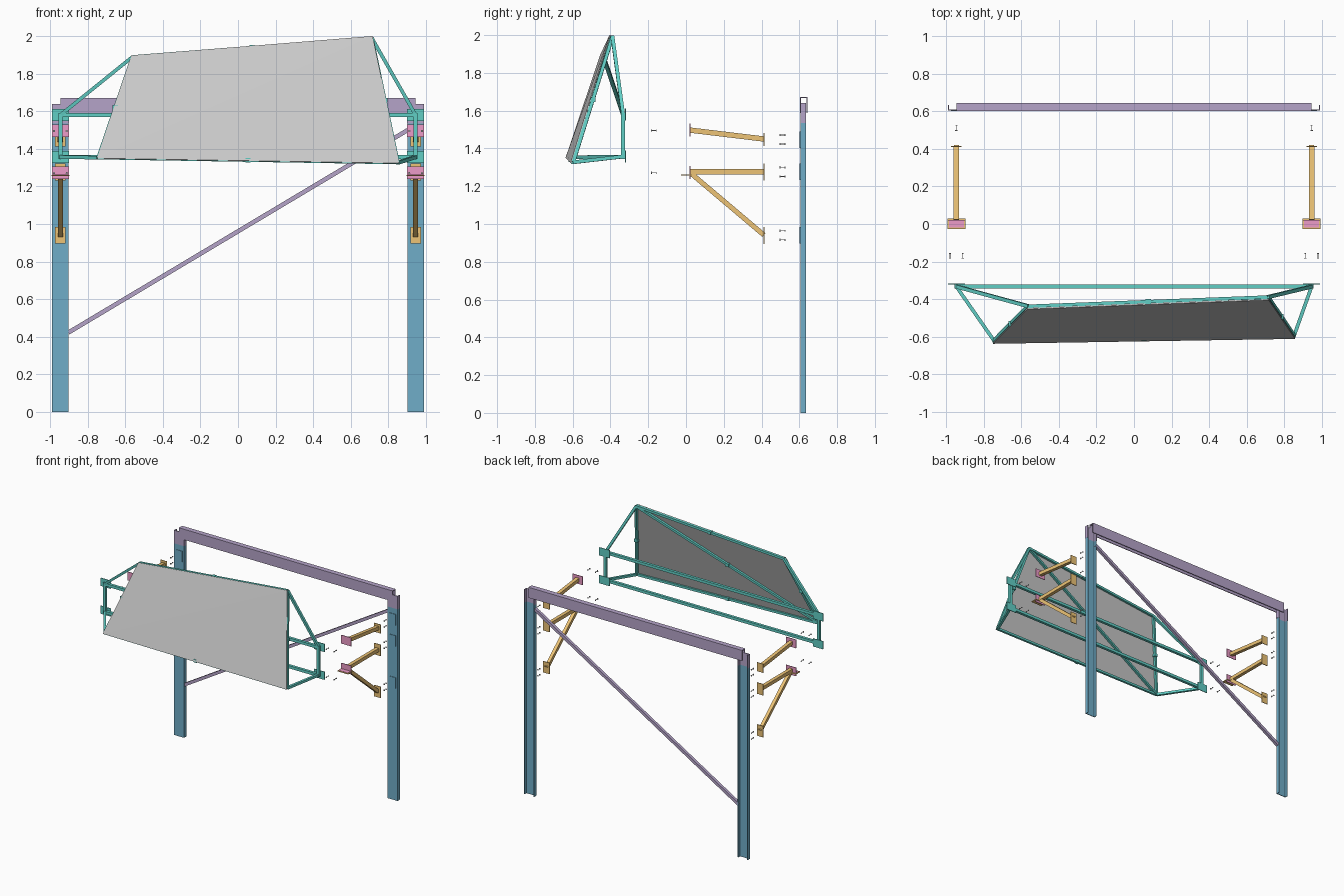
import bpy, bmesh
from mathutils import Vector, Matrix

if "Cube" in bpy.data.objects:
    bpy.data.objects.remove(bpy.data.objects["Cube"])


def material(name, rgb):
    m = bpy.data.materials.new(name)
    m.diffuse_color = (*rgb, 1)
    m.use_nodes = True
    m.node_tree.nodes["Principled BSDF"].inputs["Base Color"].default_value = m.diffuse_color
    return m


BLUE = material("blue", (0.16, 0.42, 0.58))
PURPLE = material("purple", (0.46, 0.37, 0.58))
ORANGE = material("orange", (0.85, 0.55, 0.18))
PINK = material("pink", (0.85, 0.33, 0.58))
TEAL = material("teal", (0.12, 0.62, 0.56))


def finish(bm, name, mat):
    bmesh.ops.recalc_face_normals(bm, faces=bm.faces)
    me = bpy.data.meshes.new(name)
    bm.to_mesh(me)
    bm.free()
    if mat:
        me.materials.append(mat)
    ob = bpy.data.objects.new(name, me)
    bpy.context.collection.objects.link(ob)
    return ob


def box(name, lo, hi, mat=None):
    lo, hi = Vector(lo), Vector(hi)
    bm = bmesh.new()
    bmesh.ops.create_cube(bm, size=1, matrix=Matrix.Translation((lo + hi) / 2)
                          @ Matrix.Diagonal((*(hi - lo), 1)))
    return finish(bm, name, mat)


def plate(name, x, y, z, w, h, mat, t=0.005):
    return box(name, (x - w / 2, y - t / 2, z - h / 2), (x + w / 2, y + t / 2, z + h / 2), mat)


def bar(name, a, b, t, mat):
    # square bar from a to b
    a, b = Vector(a), Vector(b)
    d = (b - a).normalized()
    up = Vector((0, 1, 0)) if abs(d.y) < 0.7 else Vector((0, 0, 1))
    u = up.cross(d).normalized()
    rot = Matrix((u, d.cross(u), d)).transposed().to_4x4()
    bm = bmesh.new()
    bmesh.ops.create_cube(bm, size=1, matrix=Matrix.Translation((a + b) / 2) @ rot
                          @ Matrix.Diagonal((t, t, (b - a).length, 1)))
    return finish(bm, name, mat)


def prism(name, profile, offset, mat):
    # closed profile extruded along offset
    bm = bmesh.new()
    f = bm.faces.new([bm.verts.new(p) for p in profile])
    r = bmesh.ops.extrude_face_region(bm, geom=[f])
    bmesh.ops.translate(bm, vec=offset,
                        verts=[v for v in r["geom"] if isinstance(v, bmesh.types.BMVert)])
    return finish(bm, name, mat)


def bolt(name, x, y, z):
    # shank with a head and a nut, lying along y
    bm = bmesh.new()
    turn = Matrix.Rotation(1.5707963, 4, "X")
    for dy, r, h in ((0, 0.002, 0.03), (-0.013, 0.006, 0.004), (0.013, 0.005, 0.003)):
        bmesh.ops.create_cone(bm, cap_ends=True, segments=8, radius1=r, radius2=r, depth=h,
                              matrix=Matrix.Translation((x, y + dy, z)) @ turn)
    return finish(bm, name, None)


def channel(name, x, z0, z1, w, y0, y1, t, mat):
    # upright channel, web to the front, open at the back
    p = [(-w, y1), (-w, y0), (w, y0), (w, y1), (w - t, y1), (w - t, y0 + t),
         (t - w, y0 + t), (t - w, y1)]
    return prism(name, [(x + a, b, z0) for a, b in p], (0, 0, z1 - z0), mat)


for s, side in ((-1, "left"), (1, "right")):
    xc = s * 0.946
    # post with sleeve at its top
    channel(f"{side}_post", xc, 0, 1.535, 0.044, 0.606, 0.634, 0.005, BLUE)
    channel(f"{side}_post_sleeve", xc, 1.535, 1.64, 0.045, 0.605, 0.635, 0.006, PURPLE)

    # wall plates, their seats on the post and bolts between
    for n, z, h in (("upper", 1.447, 0.07), ("middle", 1.276, 0.09), ("lower", 0.94, 0.09)):
        plate(f"{side}_{n}_wall_plate", xc, 0.413, z, 0.056, h, ORANGE)
        plate(f"{side}_{n}_post_seat", xc, 0.604, z, 0.056, 0.088, BLUE, 0.004)
        for dz in (-0.024, 0.024):
            bolt(f"{side}_{n}_wall_bolt", xc, 0.511, z + dz)

    # bracket arms and strut
    bar(f"{side}_upper_arm", (xc, 0.022, 1.497), (xc, 0.412, 1.45), 0.028, ORANGE)
    bar(f"{side}_middle_arm", (xc, 0.022, 1.276), (xc, 0.412, 1.276), 0.028, ORANGE)
    bar(f"{side}_strut", (xc, 0.03, 1.265), (xc, 0.412, 0.942), 0.026, ORANGE)

    # front plates and support shelf
    for n, z in (("upper", 1.497), ("lower", 1.273)):
        plate(f"{side}_{n}_front_plate", xc, 0.02, z, 0.09, 0.068, PINK)
        for dx in (-0.034, 0.034):
            bolt(f"{side}_{n}_front_bolt", xc + dx, -0.17, z - 0.002)
    box(f"{side}_shelf", (xc - 0.048, -0.026, 1.256), (xc + 0.048, 0.03, 1.261), ORANGE)
    box(f"{side}_shelf_pad", (xc - 0.04, -0.018, 1.261), (xc + 0.04, 0.018, 1.263), PINK)

    # hanging frame upright and its plates
    bar(f"{side}_frame_upright", (xc, -0.333, 1.345), (xc, -0.333, 1.59), 0.022, TEAL)
    for z in (1.58, 1.357):
        plate(f"{side}_frame_plate", xc, -0.32, z, 0.09, 0.064, TEAL, 0.005)

# top beam, open underneath, and diagonal brace
ya, yb, za, zb, t = 0.603, 0.644, 1.588, 1.672, 0.006
prism("top_beam", [(-0.946, y, z) for y, z in (
    (ya, za), (ya, zb), (yb, zb), (yb, za), (yb - t, za), (yb - t, zb - t),
    (ya + t, zb - t), (ya + t, za))], (1.892, 0, 0), PURPLE)
bar("diagonal_brace", (-0.903, 0.62, 0.422), (0.903, 0.62, 1.5), 0.023, PURPLE)

# long rails of the hanging frame
for n, z in (("upper", 1.58), ("lower", 1.357)):
    bar(f"{n}_frame_rail", (-0.946, -0.333, z), (0.946, -0.333, z), 0.022, TEAL)

# panel frame corners: bottom left, bottom right, top right, top left
BL, BR, TR, TL = [Vector(p) for p in ((-0.745, -0.622, 1.353), (0.852, -0.596, 1.327),
                                      (0.713, -0.389, 1.99), (-0.562, -0.438, 1.89))]
for n, a, b in (("bottom", BL, BR), ("right", BR, TR), ("top", TR, TL), ("left", TL, BL),
                ("diagonal", BL, TR)):
    bar(f"{n}_panel_rail", a, b, 0.018, TEAL)
    c = (a + b) / 2
    k = Vector((0.014, 0.013, 0.012))
    box(f"{n}_panel_clip", c - k, c + k, TEAL)

# stays from hanging frame to panel corners
for n, sx, z, corner in (("lower_left", -1, 1.357, BL), ("upper_left", -1, 1.58, TL),
                         ("lower_right", 1, 1.357, BR), ("upper_right", 1, 1.58, TR)):
    bar(f"{n}_stay", (sx * 0.946, -0.333, z), corner, 0.019, TEAL)

# reflector panel, folded along its diagonal
bm = bmesh.new()
off = Vector((0, -0.013, 0))
grow = ((-0.006, -0.004), (0.006, -0.004), (0.004, 0.01), (-0.006, 0.006))
v = [bm.verts.new(p + off + Vector((g[0], 0, g[1])))
     for p, g in zip((BL, BR, TR, TL), grow)]
bm.faces.new((v[0], v[1], v[2]))
bm.faces.new((v[0], v[2], v[3]))
panel = finish(bm, "reflector_panel", None)
m = panel.modifiers.new("thickness", "SOLIDIFY")
m.thickness = 0.006
m.offset = 0
